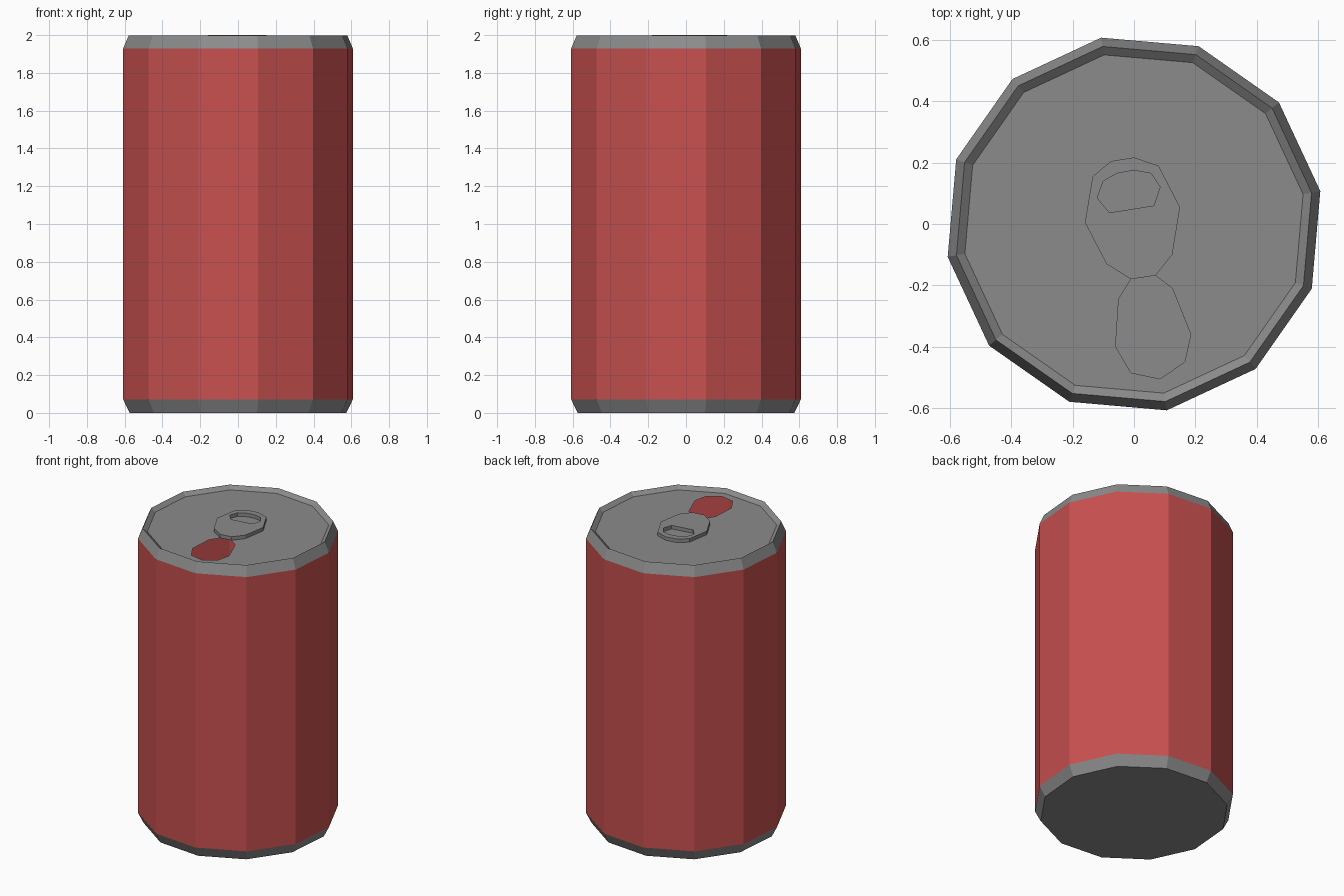
import bpy, bmesh, math

if "Cube" in bpy.data.objects:
    bpy.data.objects.remove(bpy.data.objects["Cube"])

SIDES, TURN = 12, math.radians(10)
LID_Z = 1.975


def material(name, rgb):
    m = bpy.data.materials.new(name)
    m.diffuse_color = (*rgb, 1)
    m.use_nodes = True
    m.node_tree.nodes["Principled BSDF"].inputs["Base Color"].default_value = m.diffuse_color
    return m


red = material("red paint", (0.58, 0.08, 0.08))
grey = material("grey metal", (0.26, 0.26, 0.26))


def ring(bm, r, z):
    return [bm.verts.new((r * math.cos(TURN + i * math.tau / SIDES),
                          r * math.sin(TURN + i * math.tau / SIDES), z))
            for i in range(SIDES)]


def bridge(bm, low, high):
    n = len(low)
    for i in range(n):
        j = (i + 1) % n
        bm.faces.new((low[i], low[j], high[j], high[i]))


def finish(bm, name, mat):
    me = bpy.data.meshes.new(name)
    bm.to_mesh(me)
    bm.free()
    me.materials.append(mat)
    ob = bpy.data.objects.new(name, me)
    bpy.context.collection.objects.link(ob)
    return ob


def lathe(name, profile, mat, cap=False):
    bm = bmesh.new()
    rings = [ring(bm, r, z) for r, z in profile]
    for a, b in zip(rings, rings[1:]):
        bridge(bm, a, b)
    if cap:
        bm.faces.new(rings[0][::-1])
    return finish(bm, name, mat)


def fill_loops(bm, loops):
    """Fill the area between an outer loop and a hole, facing up."""
    edges = []
    for lp in loops:
        edges += [bm.edges.get((a, b)) or bm.edges.new((a, b))
                  for a, b in zip(lp, lp[1:] + lp[:1])]
    res = bmesh.ops.triangle_fill(bm, use_beauty=True, edges=edges)
    faces = [g for g in res["geom"] if isinstance(g, bmesh.types.BMFace)]
    for f in faces:
        f.normal_update()
        if f.normal.z < 0:
            f.normal_flip()
    return faces


# Can shell: hollow, seen through the drinking hole
lathe("can_base", [(0.582, 0), (0.617, 0.07)], grey, cap=True)
lathe("can_body", [(0.617, 0.07), (0.617, 1.93)], red)
lathe("top_rim", [(0.617, 1.93), (0.588, 1.998), (0.56, LID_Z)], grey)

# Lid with the drinking hole
opening = [(-0.01, -0.18), (0.07, -0.168), (0.125, -0.21), (0.185, -0.36),
           (0.165, -0.45), (0.085, -0.505), (-0.01, -0.485), (-0.06, -0.4),
           (-0.05, -0.245)]
bm = bmesh.new()
fill_loops(bm, [ring(bm, 0.56, LID_Z),
                [bm.verts.new((x, y, LID_Z)) for x, y in opening]])
finish(bm, "lid", grey)

# Pull tab with finger hole
tab = [(0, 0.217), (0.08, 0.19), (0.15, 0.055), (0.125, -0.1), (0.07, -0.168),
       (-0.01, -0.18), (-0.09, -0.13), (-0.16, 0.005), (-0.135, 0.155),
       (-0.075, 0.205)]
finger = [(0, 0.175), (0.055, 0.165), (0.085, 0.12), (0.065, 0.06),
          (-0.08, 0.037), (-0.12, 0.085), (-0.1, 0.14), (-0.055, 0.165)]
bm = bmesh.new()
tops = [[bm.verts.new((x, y, 2.0)) for x, y in pts] for pts in (tab, finger)]
fill_loops(bm, tops)
for top in tops:
    low = [bm.verts.new((v.co.x, v.co.y, LID_Z + 0.001)) for v in top]
    bridge(bm, low, top)
bmesh.ops.recalc_face_normals(bm, faces=bm.faces)
if max(bm.faces, key=lambda f: f.calc_center_median().z).normal.z < 0:
    bmesh.ops.reverse_faces(bm, faces=bm.faces)
finish(bm, "pull_tab", grey)
